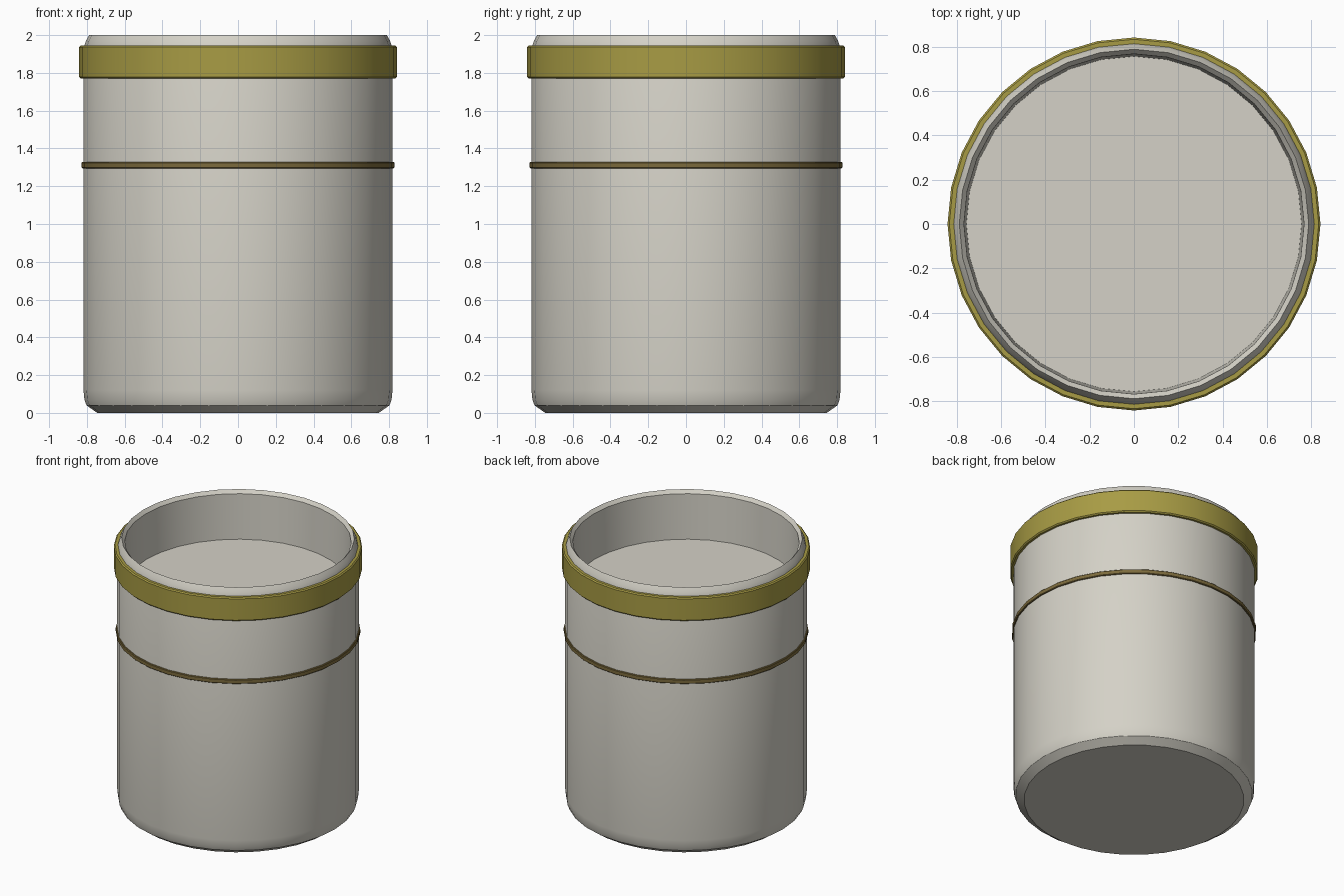
import bpy, bmesh, math

if "Cube" in bpy.data.objects:
    bpy.data.objects.remove(bpy.data.objects["Cube"])

SIDES = 32

def material(name, rgb):
    m = bpy.data.materials.new(name)
    m.diffuse_color = (*rgb, 1)
    m.use_nodes = True
    m.node_tree.nodes["Principled BSDF"].inputs["Base Color"].default_value = m.diffuse_color
    return m

def lathe(name, profile, mat, closed=False):
    """Spin a (radius, z) profile round the z axis; open profiles get end caps."""
    bm = bmesh.new()
    rings = []
    for r, z in profile:
        rings.append([bm.verts.new((r * math.cos(2 * math.pi * i / SIDES),
                                    r * math.sin(2 * math.pi * i / SIDES), z))
                      for i in range(SIDES)])
    pairs = list(zip(rings, rings[1:]))
    if closed:
        pairs.append((rings[-1], rings[0]))
    else:
        bm.faces.new(rings[0][::-1])
        bm.faces.new(rings[-1])
    for a, b in pairs:
        for i in range(SIDES):
            j = (i + 1) % SIDES
            bm.faces.new((a[i], a[j], b[j], b[i]))
    bmesh.ops.recalc_face_normals(bm, faces=bm.faces)
    mesh = bpy.data.meshes.new(name)
    bm.to_mesh(mesh)
    bm.free()
    mesh.materials.append(mat)
    ob = bpy.data.objects.new(name, mesh)
    bpy.context.collection.objects.link(ob)
    bpy.ops.object.select_all(action='DESELECT')
    ob.select_set(True)
    bpy.context.view_layer.objects.active = ob
    bpy.ops.object.shade_smooth_by_angle(angle=math.radians(30))
    return ob

def band(name, inner, outer, z0, z1, bevel, mat):
    """Ring with small chamfers on its outer edges."""
    return lathe(name, [(inner, z0), (outer - bevel, z0), (outer, z0 + bevel),
                        (outer, z1 - bevel), (outer - bevel, z1), (inner, z1)],
                 mat, closed=True)

stone = material("warm light grey", (0.66, 0.64, 0.57))
gold = material("olive gold", (0.39, 0.33, 0.058))
bronze = material("dark bronze", (0.20, 0.145, 0.045))

# Cup body: chamfered foot, straight wall, rounded rim, raised inner floor
lathe("cup_body", [(0.745, 0), (0.802, 0.04), (0.813, 0.07), (0.818, 0.12),
                   (0.818, 1.93), (0.805, 1.97), (0.788, 2.0),
                   (0.767, 1.975), (0.756, 1.64)], stone)

# Wide band under the rim and thin band round the wall
band("rim_band", 0.80, 0.841, 1.77, 1.945, 0.008, gold)
band("thin_band", 0.80, 0.828, 1.295, 1.328, 0.004, bronze)
